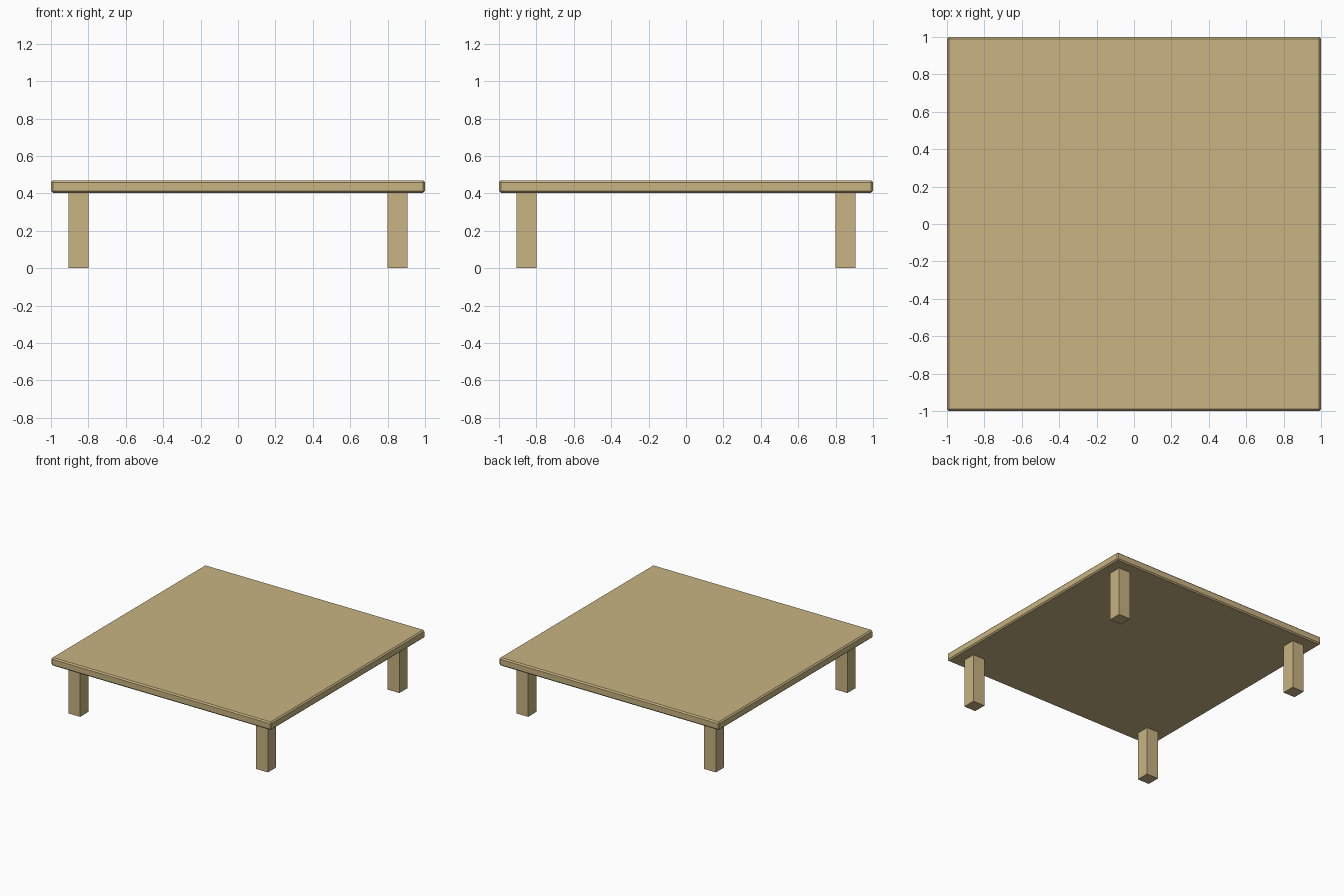
import bpy
import bmesh

if "Cube" in bpy.data.objects:
    bpy.data.objects.remove(bpy.data.objects["Cube"])

wood = bpy.data.materials.new("light_wood")
wood.diffuse_color = (0.58, 0.456, 0.223, 1.0)
wood.use_nodes = True
wood.node_tree.nodes["Principled BSDF"].inputs["Base Color"].default_value = wood.diffuse_color


def box(name, x, y, z, bevel=0.0):
    """Axis-aligned box from (min, max) ranges, optionally chamfered."""
    bm = bmesh.new()
    bmesh.ops.create_cube(bm, size=1.0)
    for v in bm.verts:
        for i, (lo, hi) in enumerate((x, y, z)):
            v.co[i] = hi if v.co[i] > 0 else lo
    if bevel:
        bmesh.ops.bevel(bm, geom=bm.edges[:], offset=bevel, segments=1,
                        affect='EDGES', profile=0.5)
    mesh = bpy.data.meshes.new(name)
    bm.to_mesh(mesh)
    bm.free()
    mesh.materials.append(wood)
    obj = bpy.data.objects.new(name, mesh)
    bpy.context.collection.objects.link(obj)
    return obj


# Square top with a fine chamfer
TOP_Z, UNDER_Z = 0.469, 0.403
box("table_top", (-1, 1), (-1, 1), (UNDER_Z, TOP_Z), bevel=0.01)

# Four straight legs, set in from the corners
INNER, OUTER = 0.80, 0.907
for sx, side in ((-1, "left"), (1, "right")):
    for sy, end in ((-1, "front"), (1, "back")):
        box(f"{end}_{side}_leg",
            sorted((sx * INNER, sx * OUTER)),
            sorted((sy * INNER, sy * OUTER)),
            (0.0, UNDER_Z + 0.005))
